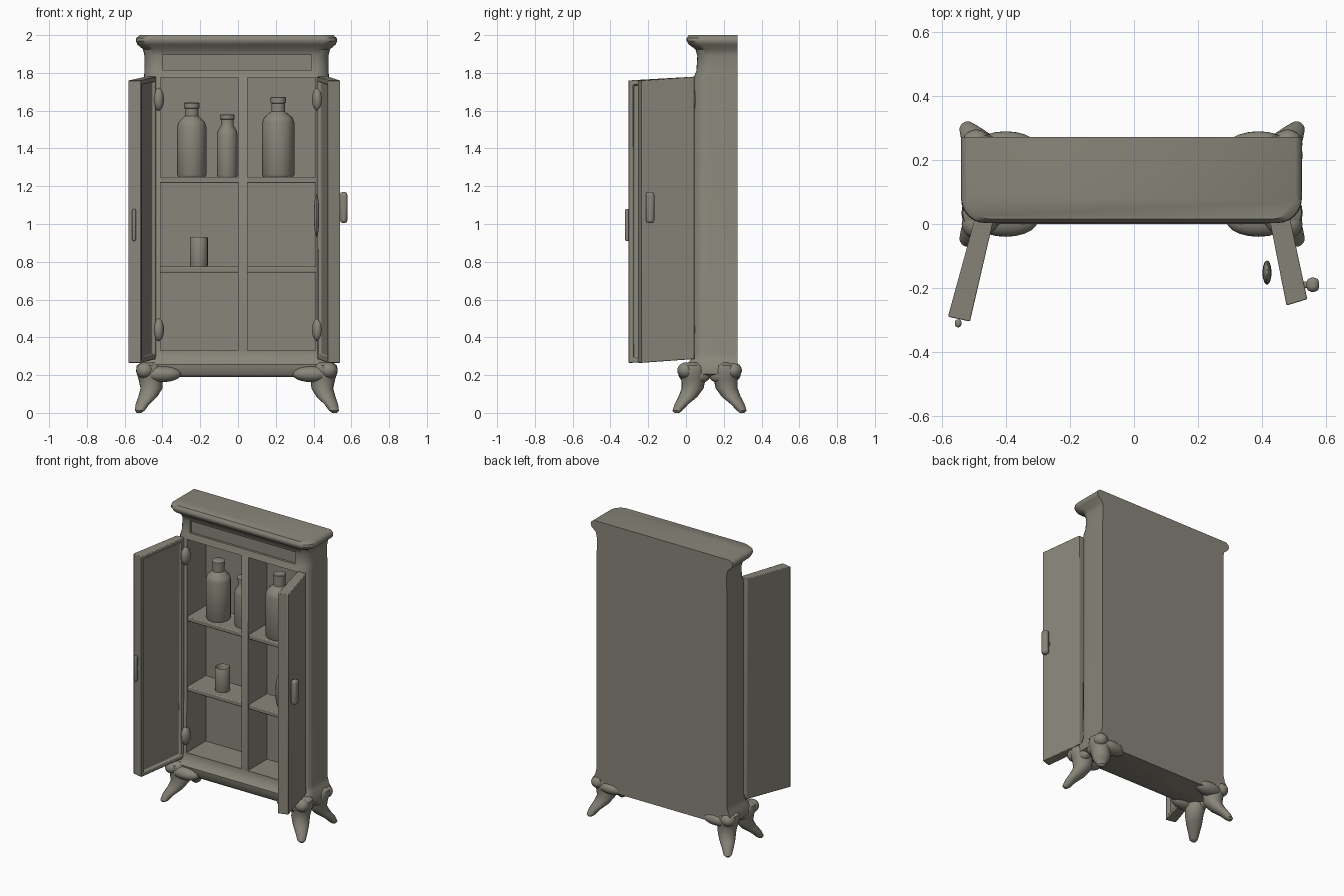
import bpy, bmesh, math
from mathutils import Vector

if "Cube" in bpy.data.objects:
    bpy.data.objects.remove(bpy.data.objects["Cube"])

mat = bpy.data.materials.new("weathered_grey")
mat.use_nodes = True
colour = (0.25, 0.24, 0.195, 1)
mat.diffuse_color = colour
bsdf = mat.node_tree.nodes["Principled BSDF"]
bsdf.inputs["Base Color"].default_value = colour
bsdf.inputs["Roughness"].default_value = 0.8


def finish(name, bm, bevel=0.0, smooth=True):
    bmesh.ops.recalc_face_normals(bm, faces=bm.faces)
    me = bpy.data.meshes.new(name)
    bm.to_mesh(me)
    bm.free()
    ob = bpy.data.objects.new(name, me)
    bpy.context.collection.objects.link(ob)
    me.materials.append(mat)
    bpy.ops.object.select_all(action="DESELECT")
    ob.select_set(True)
    bpy.context.view_layer.objects.active = ob
    if bevel:
        mod = ob.modifiers.new("bevel", "BEVEL")
        mod.width = bevel
        mod.segments = 2
    if smooth:
        bpy.ops.object.shade_smooth_by_angle(angle=math.radians(40))
    return ob


def loft(name, rings):
    """Skin a stack of equal-length closed rings and cap both ends."""
    bm = bmesh.new()
    rows = [[bm.verts.new(p) for p in ring] for ring in rings]
    n = len(rows[0])
    for a, b in zip(rows, rows[1:]):
        for i in range(n):
            j = (i + 1) % n
            bm.faces.new((a[i], a[j], b[j], b[i]))
    bm.faces.new(rows[0])
    bm.faces.new(rows[-1])
    return finish(name, bm)


def circle(x, y, z, r, n=20):
    return [(x + r * math.cos(2 * math.pi * i / n),
             y + r * math.sin(2 * math.pi * i / n), z) for i in range(n)]


def turned(name, x, y, profile):
    return loft(name, [circle(x, y, z, r) for z, r in profile])


def box(name, lo, hi, bevel=0.0):
    bm = bmesh.new()
    bmesh.ops.create_cube(bm, size=1)
    for v in bm.verts:
        v.co = [(a + b) / 2 + c * (b - a) for a, b, c in zip(lo, hi, v.co)]
    return finish(name, bm, bevel)


def blob(name, centre, size):
    bm = bmesh.new()
    bmesh.ops.create_uvsphere(bm, u_segments=20, v_segments=12, radius=1)
    for v in bm.verts:
        v.co = [c + s * k for c, s, k in zip(centre, size, v.co)]
    return finish(name, bm)


def outline(z, half, front, radius=0.075):
    """Cabinet plan: square at the back, rounded at the front corners."""
    cx, back = -0.008, 0.272
    pts = [(cx + half, back, z), (cx - half, back, z)]
    for side, start in ((-1, 180), (1, 270)):
        for k in range(7):
            a = math.radians(start + 15 * k)
            pts.append((cx + side * (half - radius) + radius * math.cos(a),
                        front + radius + radius * math.sin(a), z))
    return pts


# Carcass with base moulding, frieze and cornice in one profile
profile = [(0.19, 0.49, 0.02), (0.205, 0.515, 0.005), (0.255, 0.515, 0.0),
           (0.28, 0.50, 0.025), (0.32, 0.49, 0.035), (1.775, 0.49, 0.04),
           (1.81, 0.487, 0.055), (1.89, 0.487, 0.06), (1.925, 0.495, 0.05),
           (1.95, 0.525, 0.015), (1.97, 0.533, 0.003), (1.985, 0.53, 0.004),
           (2.0, 0.512, 0.015)]
cabinet = loft("cabinet_body", [outline(*p) for p in profile])

# Two compartments and the sunken frieze panel
for lo, hi in (((-0.41, -0.2, 0.33), (0.0, 0.24, 1.775)),
               ((0.05, -0.2, 0.33), (0.41, 0.24, 1.775)),
               ((-0.40, -0.2, 1.815), (0.39, 0.07, 1.895))):
    cutter = box("opening_cutter", lo, hi)
    cutter.hide_render = True
    mod = cabinet.modifiers.new("opening", "BOOLEAN")
    mod.operation = "DIFFERENCE"
    mod.object = cutter
    bpy.context.view_layer.objects.active = cabinet
    bpy.ops.object.modifier_apply(modifier=mod.name)
    bpy.data.objects.remove(cutter)
bpy.ops.object.select_all(action="DESELECT")
cabinet.select_set(True)
bpy.context.view_layer.objects.active = cabinet
bpy.ops.object.shade_smooth_by_angle(angle=math.radians(40))

# Shelves
for level, z in (("lower", 0.76), ("upper", 1.235)):
    for side, x0, x1 in (("right", -0.415, 0.005), ("left", 0.045, 0.415)):
        box(f"{level}_{side}_shelf", (x0, 0.045, z - 0.018), (x1, 0.245, z + 0.015), 0.006)


# Open doors with a sunken inner panel
def door(name, hinge_in, hinge_out, free_out, free_in):
    bm = bmesh.new()
    plan = [hinge_in, hinge_out, free_out, free_in]
    low = [bm.verts.new((x, y, 0.27 - 0.02 * (y < -0.1) + 0.015)) for x, y in plan]
    top = [bm.verts.new((x, y, 1.78 - 0.02 * (y < -0.1))) for x, y in plan]
    sides = []
    for i in range(4):
        j = (i + 1) % 4
        sides.append(bm.faces.new((low[i], low[j], top[j], top[i])))
    bm.faces.new(low)
    bm.faces.new(top)
    bmesh.ops.recalc_face_normals(bm, faces=bm.faces)
    inner = sides[3]
    bmesh.ops.inset_region(bm, faces=[inner], thickness=0.032)
    bmesh.ops.inset_region(bm, faces=[inner], thickness=0.008, depth=-0.018)
    return finish(name, bm, 0.004)


door("right_door", (-0.432, 0.045), (-0.49, 0.045), (-0.582, -0.29), (-0.513, -0.305))
door("left_door", (0.418, 0.045), (0.482, 0.045), (0.542, -0.235), (0.477, -0.255))

# Door handles
box("left_outer_handle", (0.54, -0.212, 1.005), (0.579, -0.168, 1.17), 0.014)
box("left_handle_stem", (0.52, -0.2, 1.07), (0.56, -0.18, 1.1), 0.004)
blob("left_inner_handle", (0.416, -0.152, 1.045), (0.014, 0.038, 0.115))
box("right_handle", (-0.56, -0.323, 0.91), (-0.54, -0.298, 1.08), 0.008)

# Rounded hinge knuckles inside the opening
for side, x in (("right", -0.42), ("left", 0.42)):
    for level, z in (("lower", 0.44), ("upper", 1.66)):
        blob(f"{level}_{side}_hinge", (x, 0.04, z), (0.028, 0.035, 0.06))

# Splayed feet with knees and brackets
leg = [(0.0, 0.518, -0.172, 0.012), (0.012, 0.514, -0.17, 0.026),
       (0.045, 0.50, -0.15, 0.036), (0.085, 0.472, -0.115, 0.05),
       (0.13, 0.452, -0.09, 0.058), (0.18, 0.457, -0.085, 0.064),
       (0.22, 0.466, -0.09, 0.068), (0.25, 0.468, -0.09, 0.062),
       (0.268, 0.466, -0.085, 0.04)]
for end, sy in (("front", 1), ("back", -1)):
    for side, sx in (("left", 1), ("right", -1)):
        def place(x, y):
            return sx * x - 0.006, 0.125 + sy * y
        tag = f"{end}_{side}"
        loft(tag + "_foot", [circle(*place(x, y), z, r) for z, x, y, r in leg])
        blob(tag + "_knee", (*place(0.487, -0.125), 0.225), (0.046, 0.046, 0.042))
        blob(tag + "_bracket", (*place(0.395, -0.115), 0.205), (0.10, 0.05, 0.042))
        blob(tag + "_side_bracket", (*place(0.475, -0.055), 0.2), (0.04, 0.06, 0.042))


# Bottles and cup
def bottle(name, x, r, neck, height):
    z = 1.248
    turned(name, x, 0.14, [(z, r * 0.92), (z + 0.012, r), (z + height * 0.68, r),
                           (z + height * 0.74, r * 0.9), (z + height * 0.82, neck),
                           (z + height * 0.92, neck), (z + height * 0.925, neck + 0.005),
                           (z + height * 0.99, neck + 0.005), (z + height, neck)])


bottle("wide_bottle", -0.245, 0.077, 0.036, 0.395)
bottle("small_bottle", -0.057, 0.055, 0.034, 0.332)
bottle("tall_bottle", 0.213, 0.085, 0.036, 0.425)
turned("cup", -0.207, 0.13, [(0.772, 0.044), (0.78, 0.047), (0.925, 0.047),
                             (0.932, 0.043), (0.92, 0.038), (0.8, 0.036)])
